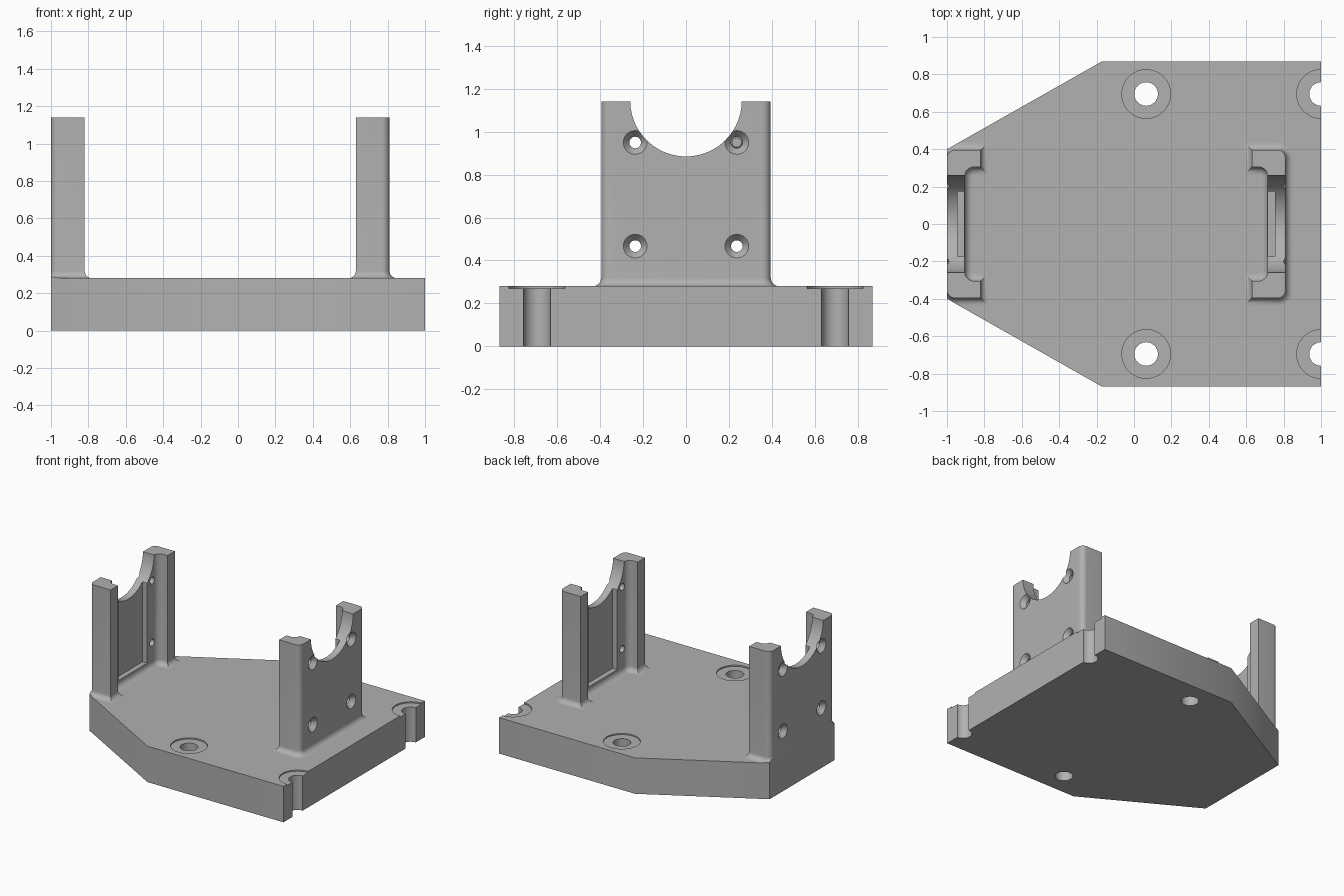
import bpy, bmesh, math
from mathutils import Matrix, Vector

cube = bpy.data.objects.get("Cube")
if cube:
    bpy.data.objects.remove(cube, do_unlink=True)

grey = bpy.data.materials.new("plain grey")
grey.use_nodes = True
colour = (0.44, 0.44, 0.44, 1)
grey.diffuse_color = colour
grey.node_tree.nodes["Principled BSDF"].inputs["Base Color"].default_value = colour

BASE_TOP, POST_TOP = 0.28, 1.14
FILLET = 0.04


def finish(name, bm):
    bmesh.ops.recalc_face_normals(bm, faces=bm.faces)
    mesh = bpy.data.meshes.new(name)
    bm.to_mesh(mesh)
    bm.free()
    mesh.materials.append(grey)
    obj = bpy.data.objects.new(name, mesh)
    bpy.context.collection.objects.link(obj)
    return obj


def loft(name, rings):
    """Skin equal-length closed rings of points and cap both ends."""
    bm = bmesh.new()
    loops = [[bm.verts.new(p) for p in ring] for ring in rings]
    n = len(loops[0])
    for a, b in zip(loops, loops[1:]):
        for i in range(n):
            j = (i + 1) % n
            bm.faces.new((a[i], a[j], b[j], b[i]))
    bm.faces.new(loops[0])
    bm.faces.new(loops[-1])
    return finish(name, bm)


def cylinder(centre, axis, r1, r2, depth, segments=40):
    bm = bmesh.new()
    turn = Vector((0, 0, 1)).rotation_difference(Vector(axis)).to_matrix().to_4x4()
    bmesh.ops.create_cone(bm, cap_ends=True, segments=segments, radius1=r1, radius2=r2,
                          depth=depth, matrix=Matrix.Translation(centre) @ turn)
    return finish("cutter", bm)


def box(centre, size):
    bm = bmesh.new()
    bmesh.ops.create_cube(bm, size=1, matrix=Matrix.Translation(centre) @ Matrix.Diagonal((*size, 1)))
    return finish("cutter", bm)


def boolean(obj, cutter, operation="DIFFERENCE"):
    mod = obj.modifiers.new("cut", "BOOLEAN")
    mod.operation, mod.solver, mod.object = operation, "EXACT", cutter
    bpy.ops.object.select_all(action="DESELECT")
    bpy.context.view_layer.objects.active = obj
    obj.select_set(True)
    bpy.ops.object.modifier_apply(modifier=mod.name)
    bpy.data.objects.remove(cutter, do_unlink=True)


def smooth(obj):
    bpy.ops.object.select_all(action="DESELECT")
    bpy.context.view_layer.objects.active = obj
    obj.select_set(True)
    bpy.ops.object.shade_smooth_by_angle(angle=math.radians(30))


def base_prism(name, z0, z1):
    half = [(-1, 0.4), (-0.17, 0.87), (1, 0.87)]
    outline = half + [(x, -y) for x, y in reversed(half)]
    return loft(name, [[(x, y, z) for x, y in outline] for z in (z0, z1)])


# Base plate with counterbored holes, two of them open at the edge
base = base_prism("base_plate", 0, BASE_TOP)
for x in (0.065, 1):
    for y in (-0.695, 0.695):
        boolean(base, cylinder((x, y, 0.14), (0, 0, 1), 0.063, 0.063, 1))
        boolean(base, cylinder((x, y, BASE_TOP + 0.04), (0, 0, 1), 0.13, 0.13, 0.1, 56))
smooth(base)


def arc(cu, cv, r, start, end, steps=8):
    angles = [math.radians(start + (end - start) * i / steps) for i in range(steps + 1)]
    return [(cu + r * math.cos(a), cv + r * math.sin(a)) for a in angles]


def channel(d):
    """C-shaped section grown by d; u runs inward from the outer face."""
    half = arc(0.04, 0.355, 0.04 + d, 180, 90)
    half += [(0.18 + d, 0.395 + d), (0.18 + d, 0.305 - d)]
    half += arc(0.145, 0.255, 0.05 - d, 90, 180)
    return half + [(u, -v) for u, v in reversed(half)]


def upright(name, outer_x, inward):
    # Channel column flaring into a fillet at its foot
    levels = []
    for i in range(9):
        t = math.pi / 2 * i / 8
        levels.append((FILLET * (1 - math.sin(t)), BASE_TOP + FILLET * (1 - math.cos(t))))
    levels.append((0, POST_TOP))
    obj = loft(name, [[(outer_x + inward * u, v, z) for u, v in channel(d)] for d, z in levels])
    boolean(obj, base_prism("clip", 0.1, 2), "INTERSECT")
    # Round saddle at the top
    boolean(obj, cylinder((outer_x, 0, POST_TOP + 0.005), (1, 0, 0), 0.26, 0.26, 1, 80))
    # Shallow pocket in the inner face
    boolean(obj, box((outer_x + inward * 0.105, 0, 0.83), (0.1, 0.35, 1.0)))
    # Countersunk screw holes
    for y in (-0.237, 0.237):
        for z in (0.467, 0.95):
            boolean(obj, cylinder((outer_x, y, z), (1, 0, 0), 0.027, 0.027, 0.5, 28))
            boolean(obj, cylinder((outer_x + inward * 0.01, y, z), (inward, 0, 0), 0.072, 0.022, 0.06, 28))
    smooth(obj)


upright("right_upright", -1, 1)
upright("left_upright", 0.81, -1)
